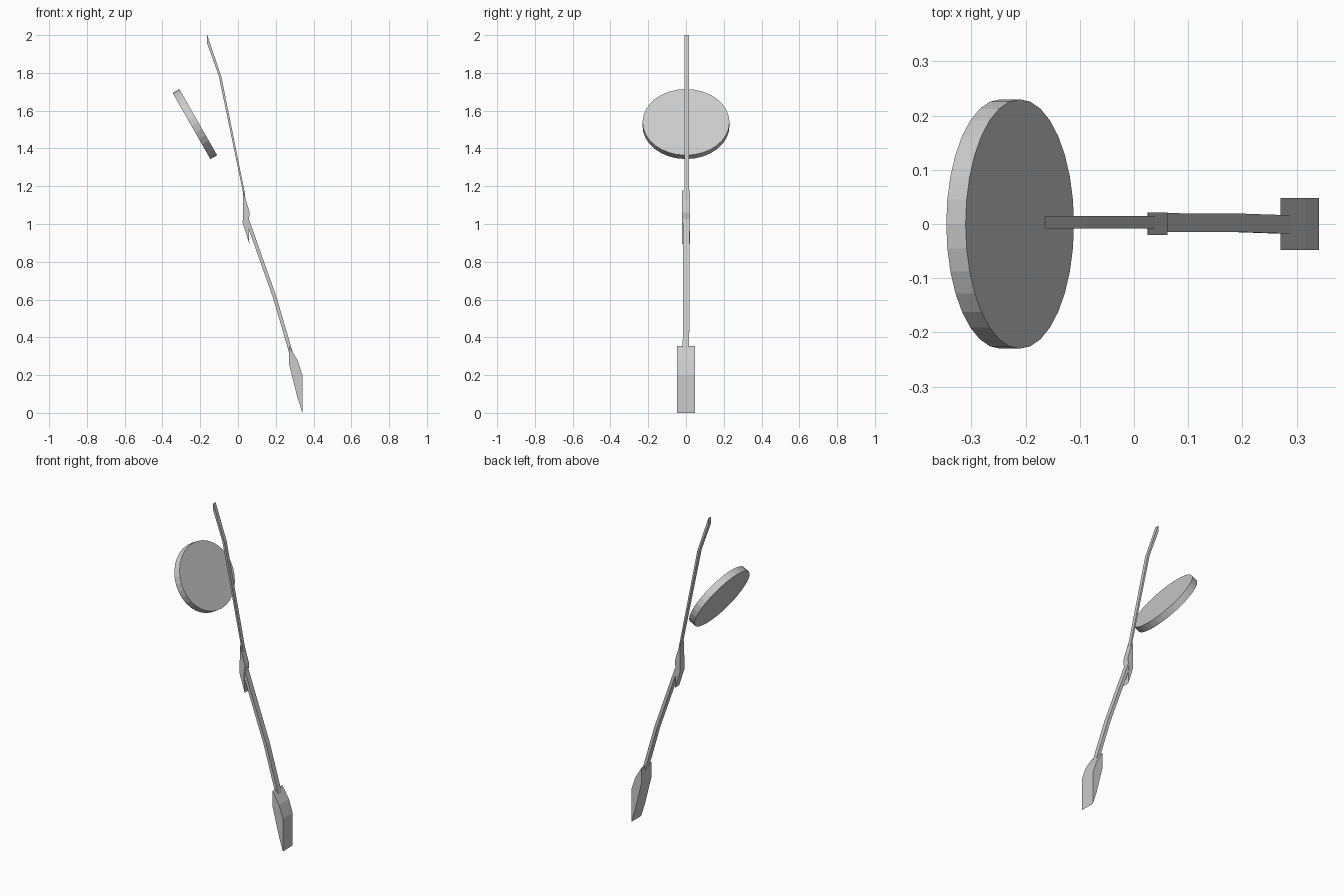
import bpy, bmesh, math
from mathutils import Matrix, Vector

if "Cube" in bpy.data.objects:
    bpy.data.objects.remove(bpy.data.objects["Cube"])


def finish(name, bm):
    bmesh.ops.recalc_face_normals(bm, faces=bm.faces[:])
    me = bpy.data.meshes.new(name)
    bm.to_mesh(me)
    bm.free()
    ob = bpy.data.objects.new(name, me)
    bpy.context.collection.objects.link(ob)
    return ob


def plate(name, profile, y0, y1):
    """Extrude an x-z outline between two depths."""
    bm = bmesh.new()
    face = bm.faces.new([bm.verts.new((x, y0, z)) for x, z in profile])
    ext = bmesh.ops.extrude_face_region(bm, geom=[face])
    verts = [v for v in ext["geom"] if isinstance(v, bmesh.types.BMVert)]
    bmesh.ops.translate(bm, verts=verts, vec=(0, y1 - y0, 0))
    return finish(name, bm)


def rod(name, stations):
    """Square-section rod through (x, z, half width, y0, y1) stations."""
    bm = bmesh.new()
    rings = []
    for x, z, w, y0, y1 in stations:
        rings.append([bm.verts.new(p) for p in (
            (x - w, y0, z - w * 0.3), (x + w, y0, z + w * 0.3),
            (x + w, y1, z + w * 0.3), (x - w, y1, z - w * 0.3))])
    for a, b in zip(rings, rings[1:]):
        for i in range(4):
            j = (i + 1) % 4
            bm.faces.new((a[i], a[j], b[j], b[i]))
    bm.faces.new(rings[0])
    bm.faces.new(rings[-1])
    return finish(name, bm)


# Bent upper shaft, tapering to a point at the tip
plate("upper_shaft", [(-0.165, 2.0), (-0.163, 2.0), (-0.088, 1.78),
                      (0.036, 1.165), (0.05, 1.04), (0.028, 1.1),
                      (0.025, 1.175), (-0.102, 1.785), (-0.165, 1.96)],
      -0.008, 0.015)

# Bent lower shaft
rod("lower_shaft", [(0.05, 1.02, 0.009, -0.015, 0.02),
                    (0.195, 0.61, 0.009, -0.015, 0.019),
                    (0.283, 0.31, 0.009, -0.018, 0.016)])

# Joint collar between the shafts
plate("joint_collar", [(0.027, 1.178), (0.062, 1.06), (0.055, 1.0),
                       (0.06, 0.895), (0.025, 1.005)], -0.02, 0.021)

# Wide foot block
plate("foot_block", [(0.27, 0.355), (0.315, 0.28), (0.341, 0.2),
                     (0.341, 0.0), (0.315, 0.08), (0.27, 0.26)],
      -0.048, 0.048)

# Tilted oval disc
bm = bmesh.new()
bmesh.ops.create_cone(bm, cap_ends=True, segments=32, radius1=1, radius2=1, depth=1)
tilt = math.atan2(0.35, 0.2)
bm.transform(Matrix.Translation(Vector((-0.2285, 0, 1.529)))
             @ Matrix.Rotation(tilt, 4, 'Y')
             @ Matrix.Diagonal((0.2015, 0.23, 0.041, 1)))
finish("oval_disc", bm)
